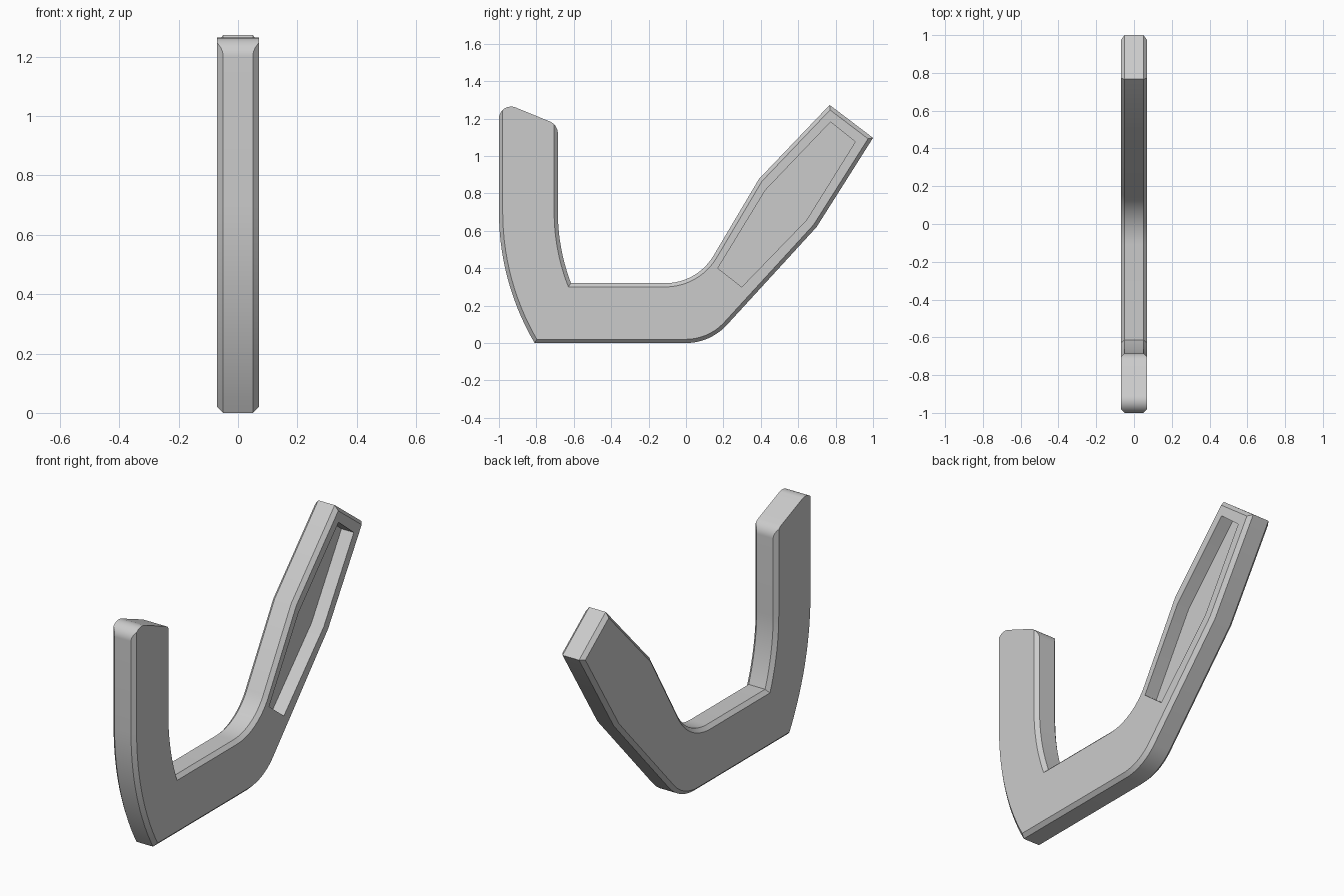
import bpy, bmesh
from math import sin, cos, tan, radians
from mathutils import Vector

cube = bpy.data.objects.get("Cube")
if cube:
    bpy.data.objects.remove(cube, do_unlink=True)

HALF = 0.07       # half thickness
CHAMFER = 0.02
FRONT, INNER = -1.0, -0.685   # y of the upright's two walls

grey = bpy.data.materials.new("plain grey")
grey.use_nodes = True
grey.diffuse_color = (0.6, 0.6, 0.6, 1)
grey.node_tree.nodes["Principled BSDF"].inputs["Base Color"].default_value = (0.6, 0.6, 0.6, 1)


def arc(centre, radius, start, end, steps=14):
    angles = [radians(start + (end - start) * i / steps) for i in range(steps + 1)]
    return [Vector((centre[0] + radius * cos(a), centre[1] + radius * sin(a))) for a in angles]


def fillet(before, corner, after, radius, steps=12):
    """Points of a round tangent to both sides of a corner."""
    c = Vector(corner)
    u, v = (Vector(before) - c).normalized(), (Vector(after) - c).normalized()
    half = u.angle(v) / 2
    centre = c + (u + v).normalized() * radius / sin(half)
    a = c + u * radius / tan(half) - centre
    b = c + v * radius / tan(half) - centre
    total = a.angle(b)
    return [centre + (a * sin(total * (1 - t)) + b * sin(total * t)) / sin(total)
            for t in (i / steps for i in range(steps + 1))]


def inset(points, i, width):
    """Mitred inward offset of one point of an anticlockwise outline."""
    p = points[i]
    d1 = (p - points[i - 1]).normalized()
    d2 = (points[(i + 1) % len(points)] - p).normalized()
    n1, n2 = Vector((-d1.y, d1.x)), Vector((-d2.y, d2.x))
    return p + (n1 + n2) * width / (1 + n1.dot(n2))


def add_object(name, bm):
    bmesh.ops.recalc_face_normals(bm, faces=bm.faces[:])
    mesh = bpy.data.meshes.new(name)
    bm.to_mesh(mesh)
    bm.free()
    obj = bpy.data.objects.new(name, mesh)
    bpy.context.collection.objects.link(obj)
    mesh.materials.append(grey)
    return obj


# Outline in (y, z), anticlockwise: base, handle, inner bend, upright, rounded tip
low_bend, high_bend = (0.13, 0), (0.06, 0.32)
handle_low, handle_high = (0.698, 0.62), (0.39, 0.877)
tip_in, tip_out = (INNER, 1.167), (FRONT, 1.296)
curve_centre = (0.38, 0.70)
outline = fillet((-0.8, 0), low_bend, handle_low, 0.3)
outline += [Vector(p) for p in (handle_low, (1.0, 1.097), (0.768, 1.273), handle_high)]
outline += fillet(handle_high, high_bend, (-0.6, 0.32), 0.3)
outline += arc(curve_centre, curve_centre[0] - INNER, 200.9, 180)
outline += fillet((INNER, 0.7), tip_in, tip_out, 0.07)
outline += fillet(tip_in, tip_out, (FRONT, 0.7), 0.065, 24)
outline += arc(curve_centre, curve_centre[0] - FRONT, 180, 210.5)
outline[-1].y = 0

# Body: each outline point gives a rim vertex and a side vertex on both sides
bm = bmesh.new()
rings = []
for i, p in enumerate(outline):
    rim, side = HALF - CHAMFER, inset(outline, i, CHAMFER)
    if p.y > 1.0 and p.x < -0.5:          # the tip cuts straight through the chamfer
        rim += max(0, min(CHAMFER, p.x - FRONT, INNER - p.x))
        side = Vector((max(FRONT + CHAMFER, min(INNER - CHAMFER, p.x)), p.y))
    rings.append([bm.verts.new((x, q.x, q.y))
                  for x, q in ((-HALF, side), (-rim, p), (rim, p), (HALF, side))])
for i, ring in enumerate(rings):
    previous = rings[i - 1]
    for k in range(3):
        bm.faces.new((previous[k], ring[k], ring[k + 1], previous[k + 1]))
bm.faces.new([r[0] for r in rings])
bm.faces.new([r[3] for r in rings])
bmesh.ops.remove_doubles(bm, verts=bm.verts[:], dist=0.0002)
body = add_object("hook_body", bm)

# Recess in the left side of the handle
recess = [(0.17, 0.40), (0.298, 0.30), (0.644, 0.657), (0.905, 1.076), (0.773, 1.182), (0.425, 0.818)]
bm = bmesh.new()
floor = bm.faces.new([bm.verts.new((-0.005, y, z)) for y, z in recess])
wall = bmesh.ops.extrude_face_region(bm, geom=[floor])["geom"]
bmesh.ops.translate(bm, vec=(0.2, 0, 0), verts=[v for v in wall if isinstance(v, bmesh.types.BMVert)])
cutter = add_object("handle_recess_cutter", bm)
cutter.hide_render = True

cut = body.modifiers.new("handle_recess", "BOOLEAN")
cut.operation, cut.solver, cut.object = "DIFFERENCE", "EXACT", cutter
bpy.ops.object.select_all(action="DESELECT")
body.select_set(True)
bpy.context.view_layer.objects.active = body
bpy.ops.object.modifier_apply(modifier=cut.name)
bpy.data.objects.remove(cutter, do_unlink=True)
bpy.ops.object.shade_smooth_by_angle(angle=radians(30))
